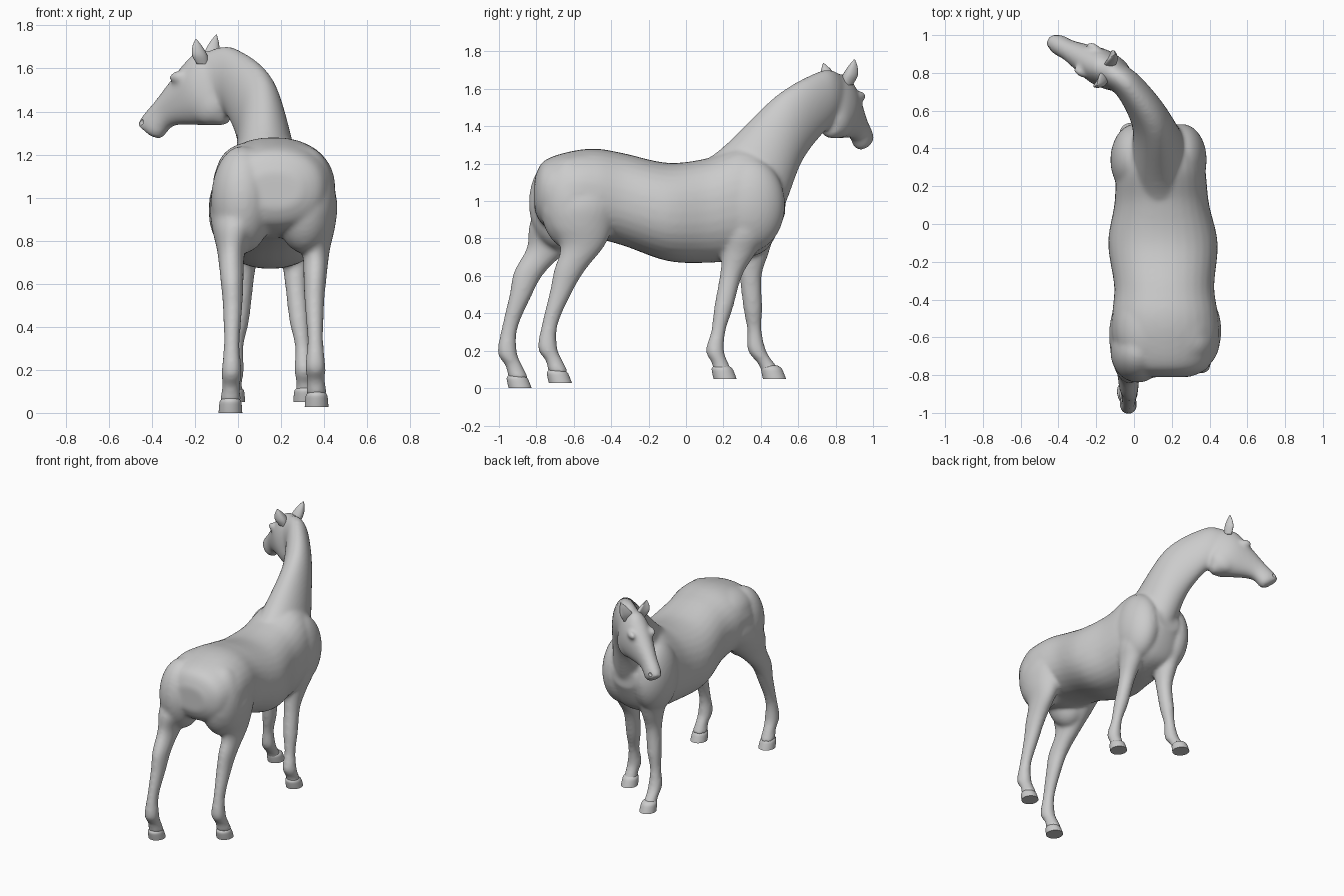
import bpy, bmesh
from math import sin, cos, pi, radians, copysign
from mathutils import Vector, Matrix

if "Cube" in bpy.data.objects:
    bpy.data.objects.remove(bpy.data.objects["Cube"])


def spline(keys, steps):
    """Catmull-Rom through flat key sections."""
    out, n = [], len(keys)
    for i in range(n - 1):
        a, b, c, d = (keys[min(max(i + k, 0), n - 1)] for k in (-1, 0, 1, 2))
        for s in range(steps):
            t = s / steps
            out.append([q + t/2*(r - p + t*(2*p - 5*q + 4*r - u + t*(3*q - p - 3*r + u)))
                        for p, q, r, u in zip(a, b, c, d)])
    return out + [keys[-1]]


def loft(bm, sections, steps=6, segs=32, dish=0.0, e=1.0):
    """Skin closed rings; each section is (centre, half axis A, half axis B)."""
    rings = []
    for k in spline([[*c, *a, *b] for c, a, b in sections], steps):
        c, a, b = Vector(k[:3]), Vector(k[3:6]), Vector(k[6:])
        ring = []
        for j in range(segs):
            u, v = cos(2*pi*j/segs), sin(2*pi*j/segs)
            u, v = copysign(abs(u)**e, u), copysign(abs(v)**e, v)
            ring.append(bm.verts.new(c + a*u + b*(v + dish*u*u)))
        rings.append(ring)
    faces = [bm.faces.new(rings[0][::-1]), bm.faces.new(rings[-1])]
    for r, s in zip(rings, rings[1:]):
        faces += [bm.faces.new((r[j-1], r[j], s[j], s[j-1])) for j in range(segs)]
    bmesh.ops.recalc_face_normals(bm, faces=faces)


def ball(bm, pos, radii, heading=0):
    m = (Matrix.Translation(pos) @ Matrix.Rotation(radians(heading), 4, 'Z')
         @ Matrix.Diagonal((*radii, 1)))
    bmesh.ops.create_uvsphere(bm, u_segments=32, v_segments=20, radius=1, matrix=m)


def activate(ob):
    bpy.ops.object.select_all(action='DESELECT')
    ob.select_set(True)
    bpy.context.view_layer.objects.active = ob


def make(name, bm, angle=50):
    me = bpy.data.meshes.new(name)
    bm.to_mesh(me)
    bm.free()
    ob = bpy.data.objects.new(name, me)
    bpy.context.collection.objects.link(ob)
    activate(ob)
    bpy.ops.object.shade_smooth_by_angle(angle=radians(angle))
    return ob


def slab(top, bottom, half_width, heading):
    """Section from its top and bottom points, heading turned from +y to -x."""
    t, b, h = Vector(top), Vector(bottom), radians(heading)
    return (t + b)/2, Vector((cos(h), sin(h), 0))*half_width, (t - b)/2


skin = bmesh.new()

# barrel: y, top z, bottom z, half width
trunk = [(-.81, 1.12, .95, .12), (-.76, 1.215, .87, .22), (-.62, 1.265, .82, .28),
         (-.48, 1.28, .80, .28), (-.33, 1.255, .76, .265), (-.1, 1.205, .68, .29),
         (.11, 1.228, .67, .25), (.3, 1.29, .69, .235), (.44, 1.23, .75, .2), (.53, 1.08, .93, .09)]
loft(skin, [slab((.15 - .03*y, y, t), (.15 - .03*y, y, b), w, 0) for y, t, b, w in trunk], e=.9)

# neck: crest point, throat point, half width; turns towards -x
TURN = 62
neck = [((.155, -.03, 1.14), (.15, .42, .82), .18), ((.145, .19, 1.28), (.12, .52, .97), .155),
        ((.125, .49, 1.565), (.05, .61, 1.21), .105), ((-.02, .72, 1.695), (-.03, .73, 1.37), .08),
        ((-.12, .80, 1.69), (-.10, .78, 1.40), .075)]
loft(skin, [slab(t, b, w, TURN*i/4) for i, (t, b, w) in enumerate(neck)], steps=8)

# head, in its own turned plane: brow distance and z, jaw distance and z, half width
side = Vector((cos(radians(TURN)), sin(radians(TURN)), 0))
face = Vector((-side.y, side.x, 0))


def head_point(d, z, across=0):
    return Vector((-.10, .79, z)) + face*d + side*across


head = [(0, 1.68, -.08, 1.42, .065), (.1, 1.675, -.055, 1.345, .092), (.175, 1.61, .03, 1.335, .096),
        (.308, 1.46, .22, 1.335, .058), (.38, 1.385, .29, 1.277, .054), (.41, 1.345, .335, 1.282, .038)]
loft(skin, [slab(head_point(a, za), head_point(b, zb), w, TURN) for a, za, b, zb, w in head], e=.92)

for s in (-1, 1):
    ball(skin, head_point(.03, 1.44, s*.035), (.058, .1, .1), TURN)       # cheek
    ball(skin, head_point(.165, 1.56, s*.075), (.022, .045, .028), TURN)  # eye
    ball(skin, (.13 + s*.125, .34, .98), (.13, .19, .25))                 # shoulder
    ball(skin, (.165 + s*.145, -.645 + s*.03, .99), (.145, .165, .25))    # buttock
    ball(skin, (.16 + s*.09, -.55, 1.12), (.17, .24, .14))                # croup

# leg profiles: distance from midline, y, z, half width, half depth
hind = [(.14, -.52, 1.14, .11, .16), (.155, -.56, .99, .14, .215), (.18, -.565, .87, .108, .18),
        (.196, -.555, .75, .066, .118), (.193, -.622, .62, .054, .084), (.19, -.668, .5, .046, .061),
        (.194, -.728, .32, .037, .043), (.195, -.74, .19, .047, .052), (.198, -.705, .12, .042, .046),
        (.2, -.68, .05, .05, .055)]
fore = [(.12, .34, 1.0, .10, .13), (.13, .35, .83, .09, .12), (.125, .352, .72, .068, .09),
        (.125, .345, .6, .052, .06), (.14, .357, .43, .047, .051), (.155, .366, .31, .036, .039),
        (.163, .38, .2, .046, .049), (.167, .43, .13, .042, .045), (.167, .465, .07, .05, .055)]


def leg(name, rows, mid, s, shift, lift):
    sec = [((mid + s*x, y + shift(z), z + lift*max(0, 1 - z)), (rx, 0, 0), (0, ry, 0))
           for x, y, z, rx, ry in rows]
    loft(skin, sec)
    # hoof with a flat sole under the last section
    (x, y, z), bm = sec[-1][0], bmesh.new()
    ground = z - (.05 if rows is hind else .02)
    loft(bm, [((x, y + .008 - .3*h, ground + h), (r, 0, 0), (0, r*1.12, 0))
              for h, r in ((0, .055), (.03, .053), (.055, .049), (.07, .035))], steps=3)
    make(name + "_hoof", bm, 45)


def back_step(z):
    return -.215*min(1, max(0, (1.0 - z)/.3))


def fore_step(z):
    return -.3*max(0, .95 - z)


def stay(z):
    return 0


leg("left_hind", hind, .165, -1, back_step, 0)
leg("right_hind", hind, .165, 1, stay, .03)
leg("left_fore", fore, .145, -1, stay, 0)
leg("right_fore", fore, .145, 1, fore_step, 0)

# fuse all skin parts into one smooth body
body = make("body", skin)
rm = body.modifiers.new("fuse", 'REMESH')
rm.mode, rm.voxel_size, rm.use_smooth_shade = 'VOXEL', .011, True
sm = body.modifiers.new("relax", 'SMOOTH')
sm.factor, sm.iterations = .5, 14

# nostrils
cut = bmesh.new()
for s in (-1, 1):
    ball(cut, head_point(.38, 1.352, s*.044), (.012, .02, .016), TURN)
cutter = make("nostril_cutter", cut)
cutter.hide_render = True
bo = body.modifiers.new("nostrils", 'BOOLEAN')
bo.operation, bo.object = 'DIFFERENCE', cutter
activate(body)
bpy.ops.object.convert(target='MESH')
bpy.ops.object.shade_smooth_by_angle(angle=radians(50))
bpy.data.objects.remove(cutter)

# ears: dished leaf shapes
for name, base, tip in (("left_ear", (-.155, .765, 1.62), (-.195, .735, 1.737)),
                        ("right_ear", (-.12, .85, 1.62), (-.1, .90, 1.757))):
    base, tip, bm = Vector(base), Vector(tip), bmesh.new()
    loft(bm, [(base.lerp(tip, t), side*w, face*w*.6)
              for t, w in ((0, .036), (.35, .044), (.7, .029), (1, .003))], segs=20, dish=.8)
    make(name, bm, 60)
